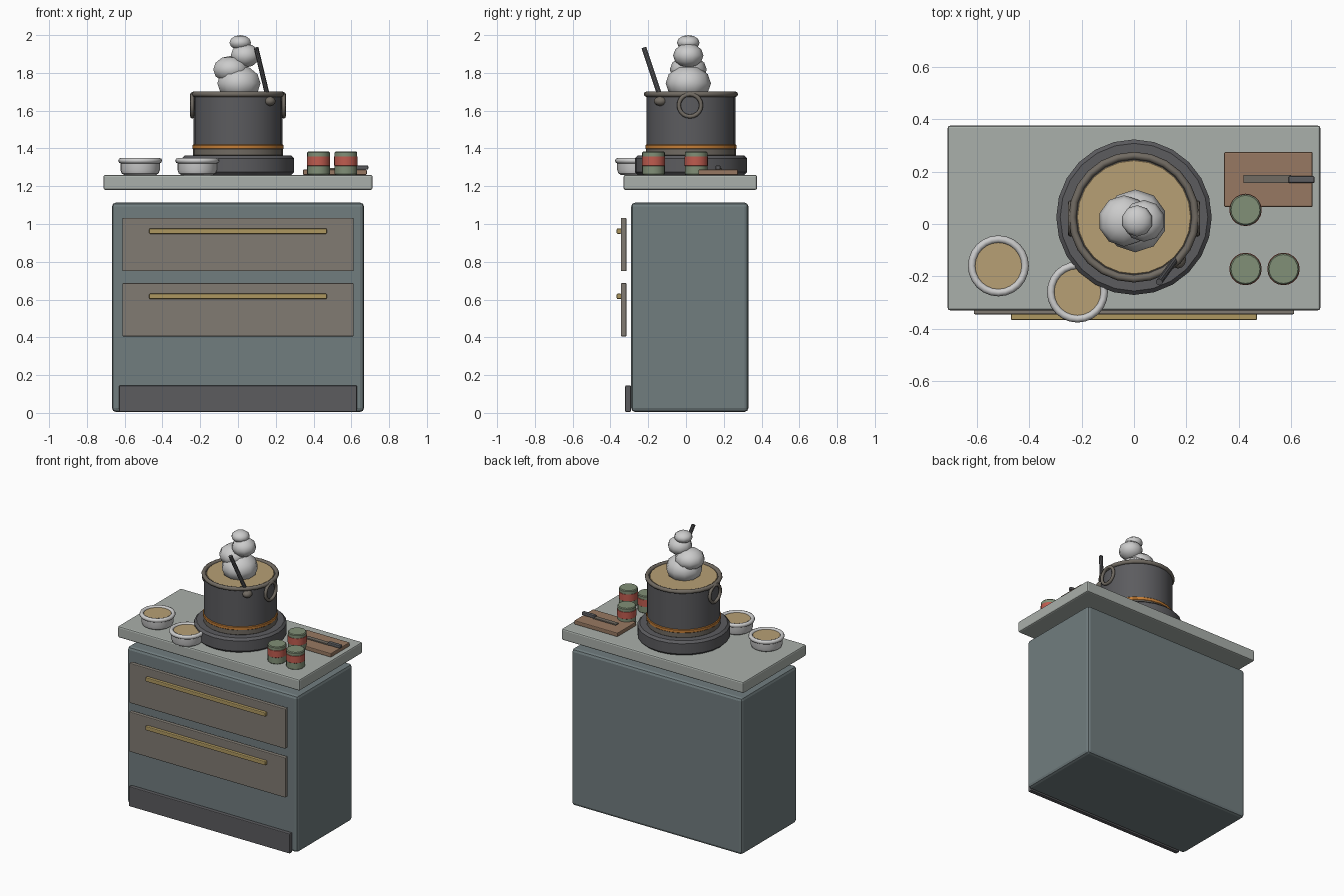
import bpy, bmesh, math
from mathutils import Vector

if "Cube" in bpy.data.objects:
    bpy.data.objects.remove(bpy.data.objects["Cube"])


def mat(name, r, g, b):
    m = bpy.data.materials.new(name)
    m.diffuse_color = tuple((c / 255) ** 2.2 for c in (r, g, b)) + (1,)
    m.use_nodes = True
    m.node_tree.nodes["Principled BSDF"].inputs["Base Color"].default_value = m.diffuse_color
    return m


TEAL = mat("teal_paint", 112, 124, 126)
STONE = mat("stone", 168, 174, 169)
WOOD = mat("drawer_wood", 128, 122, 114)
BRASS = mat("brass", 172, 150, 96)
IRON = mat("iron", 92, 92, 95)
STEEL = mat("worn_steel", 112, 106, 98)
COPPER = mat("copper", 196, 126, 58)
SOUP = mat("soup", 182, 158, 116)
CHINA = mat("china", 205, 207, 203)
GREEN = mat("can_green", 128, 142, 118)
RED = mat("label_red", 190, 92, 80)
BOARD = mat("board_wood", 150, 120, 98)
STEAM = mat("steam", 200, 200, 200)


def finish(name, bm, material, smooth=True):
    bmesh.ops.recalc_face_normals(bm, faces=bm.faces)
    me = bpy.data.meshes.new(name)
    bm.to_mesh(me)
    bm.free()
    ob = bpy.data.objects.new(name, me)
    bpy.context.collection.objects.link(ob)
    me.materials.append(material)
    if smooth:
        bpy.ops.object.select_all(action='DESELECT')
        ob.select_set(True)
        bpy.context.view_layer.objects.active = ob
        bpy.ops.object.shade_smooth_by_angle(angle=math.radians(30))
    return ob


def box(name, x, y, z, material, bevel=0.005):
    """Bevelled box from (min, max) ranges."""
    bm = bmesh.new()
    bmesh.ops.create_cube(bm, size=1)
    for v in bm.verts:
        v.co = [r[0] + (c + 0.5) * (r[1] - r[0]) for r, c in zip((x, y, z), v.co)]
    bmesh.ops.bevel(bm, geom=bm.edges[:], offset=bevel, segments=2,
                    profile=0.5, affect='EDGES')
    return finish(name, bm, material, smooth=False)


def lathe(name, profile, x, y, material, sides=24):
    """Spin an (r, z) profile round a vertical axis."""
    bm = bmesh.new()
    vs = [bm.verts.new((r, 0, z)) for r, z in profile]
    es = [bm.edges.new(p) for p in zip(vs, vs[1:])]
    bmesh.ops.spin(bm, geom=vs + es, cent=(0, 0, 0), axis=(0, 0, 1),
                   angle=math.tau, steps=sides)
    bmesh.ops.remove_doubles(bm, verts=bm.verts, dist=1e-4)
    bmesh.ops.translate(bm, verts=bm.verts, vec=(x, y, 0))
    return finish(name, bm, material)


def drum(name, r, z0, z1, x, y, material, bevel=0.004, sides=24):
    b = bevel
    return lathe(name, [(0, z0), (r - b, z0), (r, z0 + b), (r, z1 - b),
                        (r - b, z1), (0, z1)], x, y, material, sides)


def ring(name, major, minor, loc, material, rot=(0, 0, 0), sides=24):
    bpy.ops.mesh.primitive_torus_add(major_radius=major, minor_radius=minor,
                                     major_segments=sides, minor_segments=8,
                                     location=loc, rotation=rot)
    ob = bpy.context.object
    ob.name = name
    ob.data.materials.append(material)
    bpy.ops.object.shade_smooth_by_angle(angle=math.radians(50))


def ball(name, loc, scale, material, segs=10, rings=6):
    bpy.ops.mesh.primitive_uv_sphere_add(segments=segs, ring_count=rings,
                                         radius=1, location=loc)
    ob = bpy.context.object
    ob.name = name
    ob.scale = scale
    ob.data.materials.append(material)
    bpy.ops.object.shade_smooth_by_angle(angle=math.radians(50))


# Cabinet, counter and drawers
box("cabinet", (-.667, .667), (-.29, .33), (.005, 1.113), TEAL, .02)
box("countertop", (-.712, .712), (-.33, .376), (1.18, 1.26), STONE, .01)
box("kick_plate", (-.63, .63), (-.322, -.292), (.005, .145), IRON)
for i, z in enumerate((.405, .75)):
    box(f"drawer_front_{i}", (-.612, .612), (-.345, -.315), (z, z + .282), WOOD)
    box(f"drawer_handle_{i}", (-.47, .47), (-.367, -.342), (z + .198, z + .226), BRASS)

# Burner and pot
PY = .026
drum("burner", .297, 1.26, 1.362, 0, PY, IRON, .015)
drum("pot_base", .238, 1.36, 1.4, 0, PY, STEEL)
drum("copper_band", .241, 1.395, 1.42, 0, PY, COPPER)
drum("pot", .235, 1.4, 1.685, 0, PY, IRON)
ring("pot_rim", .235, .0145, (0, PY, 1.687), STEEL)
drum("soup", .218, 1.67, 1.692, 0, PY, SOUP, .002)
for side in (-1, 1):
    ring(f"pot_handle_{side}", .059, .011, (side * .242, PY - .005, 1.628), STEEL,
         (0, math.pi / 2, 0), 20)

# Ladle
a, b = Vector((.096, -.222, 1.932)), Vector((.166, -.125, 1.64))
bpy.ops.mesh.primitive_cylinder_add(vertices=10, radius=.013, depth=(b - a).length,
                                    location=(a + b) / 2)
ladle = bpy.context.object
ladle.name = "ladle_handle"
ladle.rotation_euler = (a - b).to_track_quat('Z', 'Y').to_euler()
ladle.data.materials.append(IRON)
ball("ladle_bowl", (.168, -.135, 1.65), (.031, .035, .025), STEEL, 12, 8)

# Steam puffs
for i, (x, z, r, h) in enumerate([(.005, 1.745, .12, .095), (-.038, 1.818, .098, .072),
                                  (.038, 1.892, .08, .064), (.012, 1.96, .06, .04)]):
    ball(f"steam_puff_{i}", (x, .012, z), (r, r, h), STEAM)

# Bowls
for i, (x, y) in enumerate([(-.518, -.16), (-.216, -.26)]):
    lathe(f"bowl_{i}", [(0, 1.26), (.085, 1.26), (.098, 1.268), (.104, 1.285),
                        (.104, 1.335), (.09, 1.335), (.088, 1.32), (0, 1.32)], x, y, CHINA)
    ring(f"bowl_rim_{i}", .102, .0145, (x, y, 1.335), CHINA)
    drum(f"bowl_food_{i}", .093, 1.315, 1.338, x, y, SOUP, .002)

# Cans
for i, (x, y) in enumerate([(.426, .054), (.426, -.172), (.571, -.172)]):
    drum(f"can_{i}", .06, 1.26, 1.383, x, y, GREEN, .005, 20)
    drum(f"can_label_{i}", .062, 1.308, 1.358, x, y, RED, .001, 20)

# Cutting board and knife
box("cutting_board", (.344, .682), (.065, .275), (1.26, 1.288), BOARD)
box("knife_blade", (.418, .6), (.156, .187), (1.288, 1.297), STEEL, .002)
box("knife_handle", (.59, .69), (.156, .183), (1.288, 1.31), IRON, .006)
